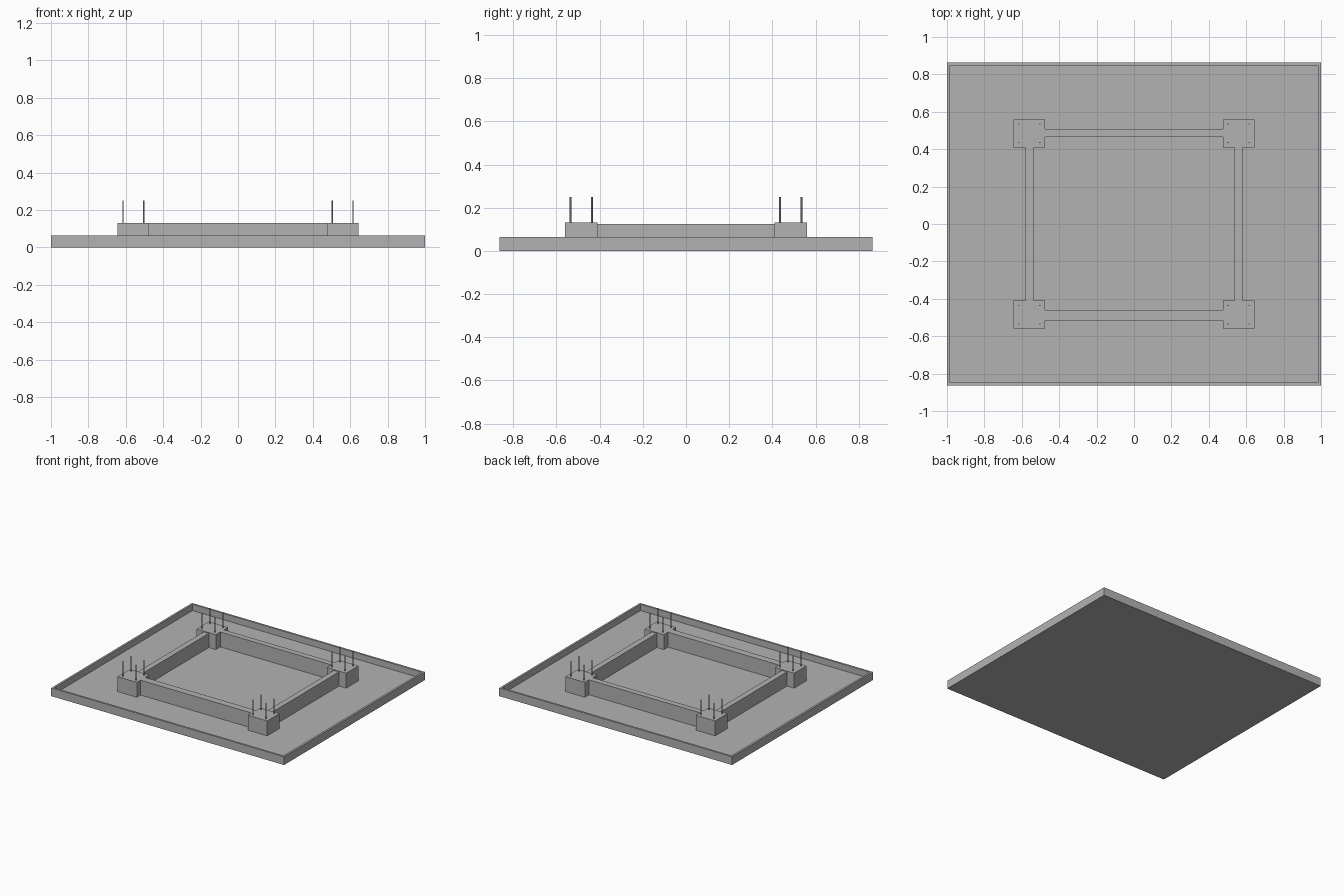
import bpy
import bmesh
from mathutils import Matrix

cube = bpy.data.objects.get("Cube")
if cube:
    bpy.data.objects.remove(cube, do_unlink=True)

grey = bpy.data.materials.new("concrete_grey")
grey.use_nodes = True
COLOUR = (0.45, 0.45, 0.45, 1)
grey.diffuse_color = COLOUR
grey.node_tree.nodes["Principled BSDF"].inputs["Base Color"].default_value = COLOUR


def finish(name, bm):
    mesh = bpy.data.meshes.new(name)
    bm.to_mesh(mesh)
    bm.free()
    mesh.materials.append(grey)
    obj = bpy.data.objects.new(name, mesh)
    bpy.context.collection.objects.link(obj)
    return obj


def box_mesh(x, y, z):
    """Box from (min, max) ranges on each axis."""
    bm = bmesh.new()
    size = [r[1] - r[0] for r in (x, y, z)]
    mid = [(r[0] + r[1]) / 2 for r in (x, y, z)]
    bmesh.ops.create_cube(bm, size=1, matrix=Matrix.Translation(mid) @ Matrix.Diagonal((*size, 1)))
    return bm


def box(name, x, y, z):
    return finish(name, box_mesh(x, y, z))


HALF_X, HALF_Y = 1.0, 0.863
RIM, RIM_TOP, FLOOR = 0.022, 0.064, 0.015
TOP, ROD_TOP = 0.131, 0.25

# Shallow tray with a raised rim
bm = box_mesh((-HALF_X, HALF_X), (-HALF_Y, HALF_Y), (0, RIM_TOP))
bm.normal_update()
upper = [f for f in bm.faces if f.normal.z > 0.5]
bmesh.ops.inset_region(bm, faces=upper, thickness=RIM)
well = bmesh.ops.extrude_face_region(bm, geom=upper)
bmesh.ops.delete(bm, geom=upper, context="FACES_ONLY")
verts = [v for v in well["geom"] if isinstance(v, bmesh.types.BMVert)]
bmesh.ops.translate(bm, verts=verts, vec=(0, 0, FLOOR - RIM_TOP))
bmesh.ops.recalc_face_normals(bm, faces=bm.faces)
finish("tray", bm)

# Corner footings, each with four upright anchor rods
for sx, side in ((-1, "right"), (1, "left")):
    for sy, end in ((-1, "front"), (1, "back")):
        box(f"footing_{end}_{side}", sorted((sx * 0.477, sx * 0.643)),
            sorted((sy * 0.409, sy * 0.56)), (FLOOR, TOP))
        bm = bmesh.new()
        for x in (0.503, 0.615):
            for y in (0.436, 0.535):
                bmesh.ops.create_cone(
                    bm, cap_ends=True, segments=10, radius1=0.004, radius2=0.004,
                    depth=ROD_TOP - TOP,
                    matrix=Matrix.Translation((sx * x, sy * y, (TOP + ROD_TOP) / 2)))
        finish(f"anchor_rods_{end}_{side}", bm)

# Beams joining the footings
box("beam_front", (-0.477, 0.477), (-0.515, -0.46), (FLOOR, TOP))
box("beam_back", (-0.477, 0.477), (0.464, 0.509), (FLOOR, TOP))
for sx, side in ((-1, "right"), (1, "left")):
    box(f"beam_{side}", sorted((sx * 0.537, sx * 0.581)), (-0.409, 0.409), (FLOOR, 0.125))
